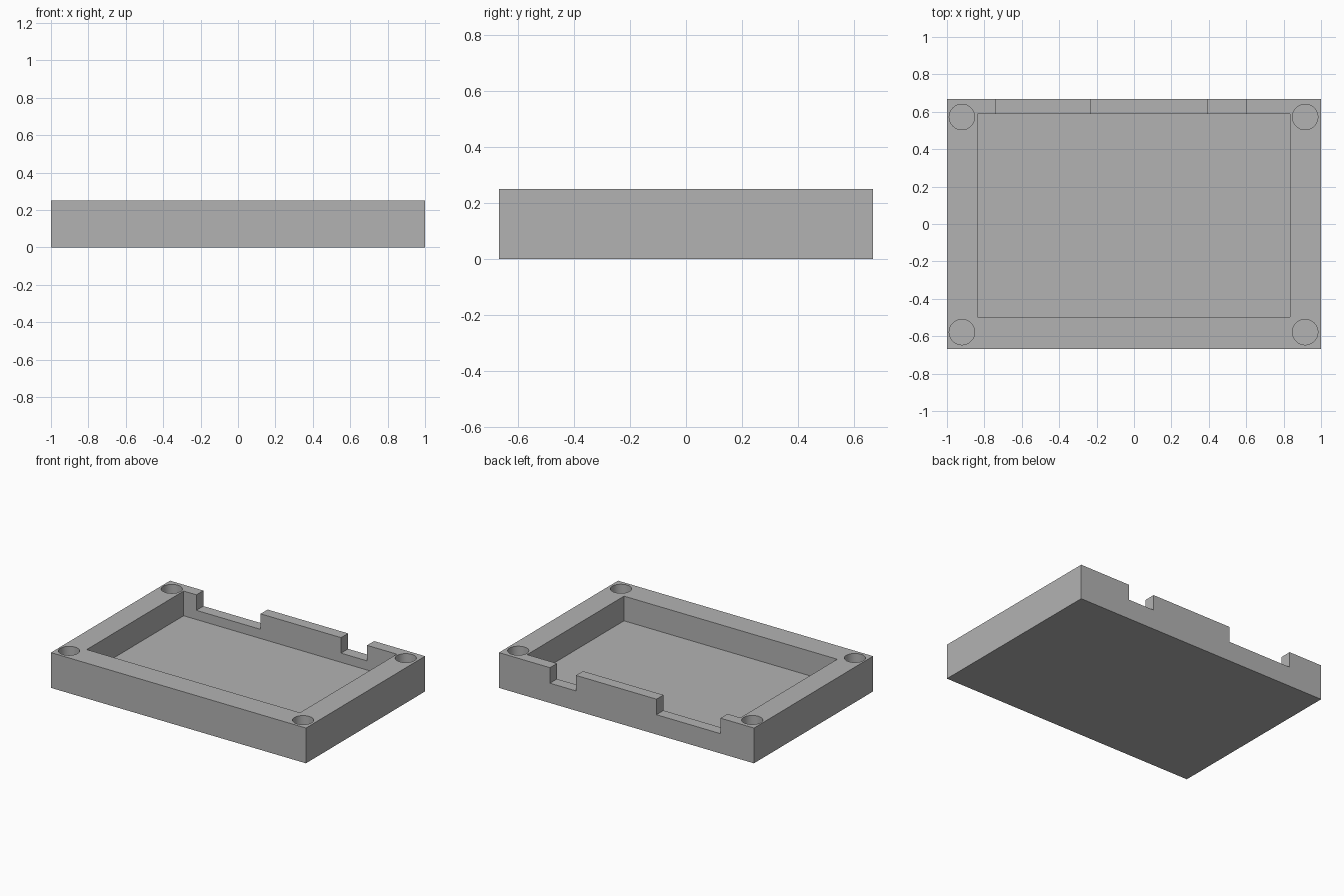
import bpy
import bmesh
from mathutils import Matrix, Vector

default = bpy.data.objects.get("Cube")
if default:
    bpy.data.objects.remove(default, do_unlink=True)

HEIGHT = 0.25
FLOOR = 0.075      # pocket floor level
SLOT = 0.14        # bottom of the back-wall notches
ABOVE = 0.4        # cutters reach past the top

grey = bpy.data.materials.new("plain grey")
grey.use_nodes = True
grey.diffuse_color = (0.45, 0.45, 0.45, 1)
grey.node_tree.nodes["Principled BSDF"].inputs["Base Color"].default_value = grey.diffuse_color


def finish(name, bm):
    mesh = bpy.data.meshes.new(name)
    bm.to_mesh(mesh)
    bm.free()
    mesh.materials.append(grey)
    obj = bpy.data.objects.new(name, mesh)
    bpy.context.scene.collection.objects.link(obj)
    return obj


def box(name, low, high):
    low, high = Vector(low), Vector(high)
    bm = bmesh.new()
    bmesh.ops.create_cube(bm, size=1, matrix=Matrix.Translation((low + high) / 2)
                          @ Matrix.Diagonal((high - low).to_4d()))
    return finish(name, bm)


def cylinder(name, x, y, radius, bottom, top):
    bm = bmesh.new()
    bmesh.ops.create_cone(bm, cap_ends=True, segments=48, radius1=radius, radius2=radius,
                          depth=top - bottom,
                          matrix=Matrix.Translation((x, y, (bottom + top) / 2)))
    return finish(name, bm)


# Solid tray block
tray = box("tray", (-1, -0.667, 0), (1, 0.667, HEIGHT))

# Pocket, two notches in the back wall, four blind corner holes
cutters = [box("pocket_cutter", (-0.838, -0.497, FLOOR), (0.834, 0.588, ABOVE))]
for name, left, right in (("wide", -0.738, -0.235), ("narrow", 0.396, 0.6)):
    cutters.append(box(name + "_notch_cutter", (left, 0.55, SLOT), (right, 0.8, ABOVE)))
for x in (-0.92, 0.915):
    for y in (-0.578, 0.572):
        cutters.append(cylinder("corner_hole_cutter", x, y, 0.068, FLOOR, ABOVE))

# Apply the cuts, then remove the cutters
for cutter in cutters:
    cut = tray.modifiers.new(cutter.name, "BOOLEAN")
    cut.operation = "DIFFERENCE"
    cut.solver = "EXACT"
    cut.object = cutter
    cutter.hide_render = True

bpy.ops.object.select_all(action="DESELECT")
bpy.context.view_layer.objects.active = tray
tray.select_set(True)
for cut in list(tray.modifiers):
    bpy.ops.object.modifier_apply(modifier=cut.name)
for cutter in cutters:
    bpy.data.objects.remove(cutter, do_unlink=True)

# Smooth hole walls with sharp box edges
bpy.ops.object.shade_smooth_by_angle(angle=0.5)
